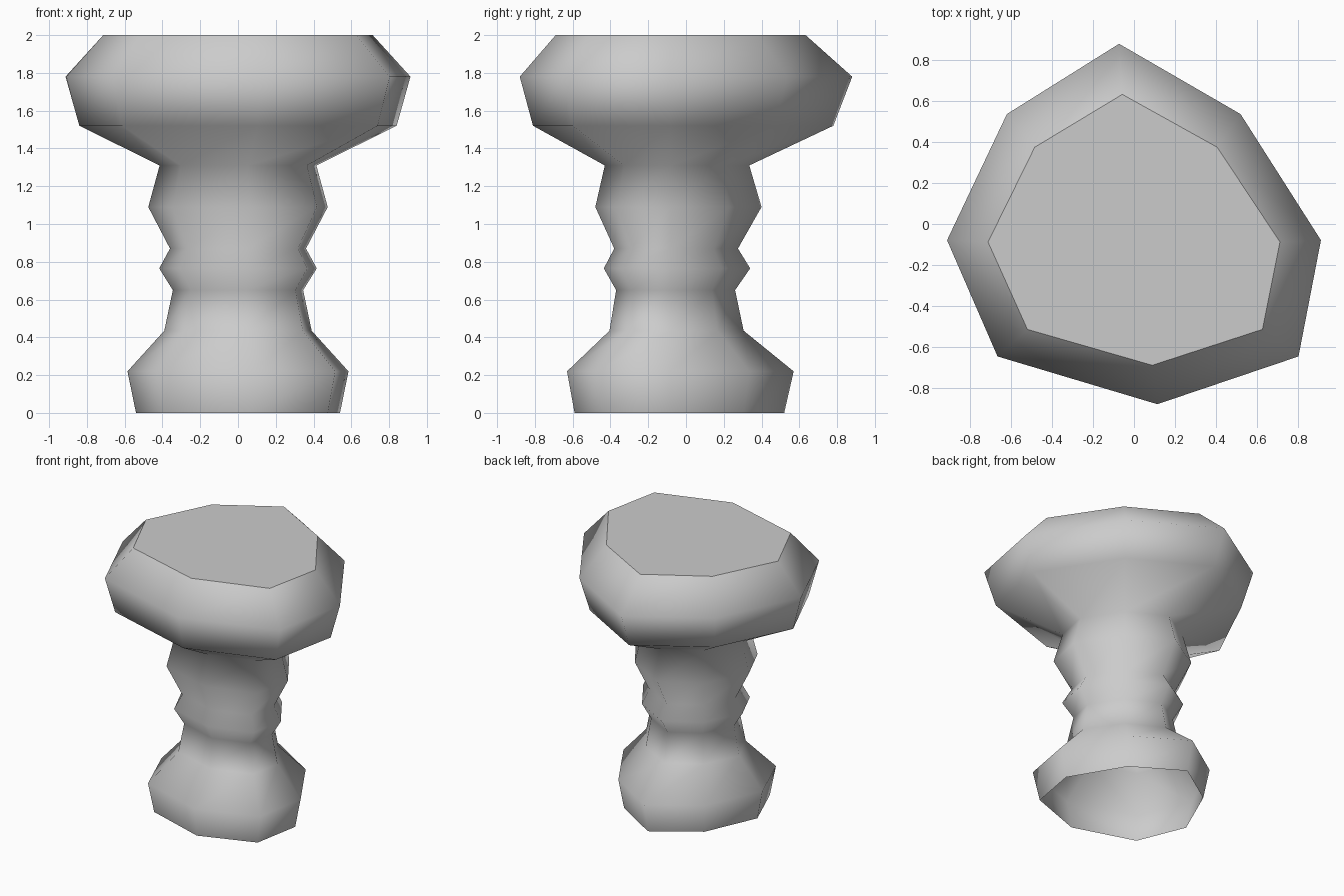
import bpy
import bmesh

cube = bpy.data.objects.get("Cube")
if cube:
    bpy.data.objects.remove(cube, do_unlink=True)

# Plain stone material
stone = bpy.data.materials.new("grey stone")
stone.use_nodes = True
colour = (0.6, 0.6, 0.6, 1)
stone.diffuse_color = colour
stone.node_tree.nodes["Principled BSDF"].inputs["Base Color"].default_value = colour

# Uneven eight-sided outline, in units of each ring's half width and half depth
OUTLINE = [(-0.08, 1), (-0.68, 0.61), (-1, -0.09), (-0.73, -0.735),
           (0.125, -1), (0.88, -0.735), (1, -0.09), (0.57, 0.61)]

# Rings from base to top: height, half width, front y, back y
RINGS = [(0, 0.54, -0.59, 0.52), (0.22, 0.585, -0.63, 0.57),
         (0.435, 0.39, -0.405, 0.305), (0.65, 0.345, -0.37, 0.26),
         (0.765, 0.417, -0.435, 0.34), (0.87, 0.36, -0.38, 0.275),
         (1.09, 0.475, -0.48, 0.40), (1.31, 0.415, -0.43, 0.335),
         (1.52, 0.84, -0.81, 0.78), (1.78, 0.913, -0.88, 0.88),
         (2, 0.713, -0.69, 0.633)]

# Pedestal body: stacked rings bridged by quads, open underneath
bm = bmesh.new()
loops = []
for z, half, front, back in RINGS:
    mid, depth = (front + back) / 2, (back - front) / 2
    loops.append([bm.verts.new((half * u, mid + depth * v, z)) for u, v in OUTLINE])
count = len(OUTLINE)
for low, high in zip(loops, loops[1:]):
    for i in range(count):
        j = (i + 1) % count
        bm.faces.new((low[i], low[j], high[j], high[i])).smooth = True

# Flat top with a crisp rim
top = bm.faces.new(loops[-1])
for edge in top.edges:
    edge.smooth = False

mesh = bpy.data.meshes.new("pedestal")
bm.to_mesh(mesh)
bm.free()
mesh.materials.append(stone)
pedestal = bpy.data.objects.new("pedestal", mesh)
bpy.context.collection.objects.link(pedestal)
